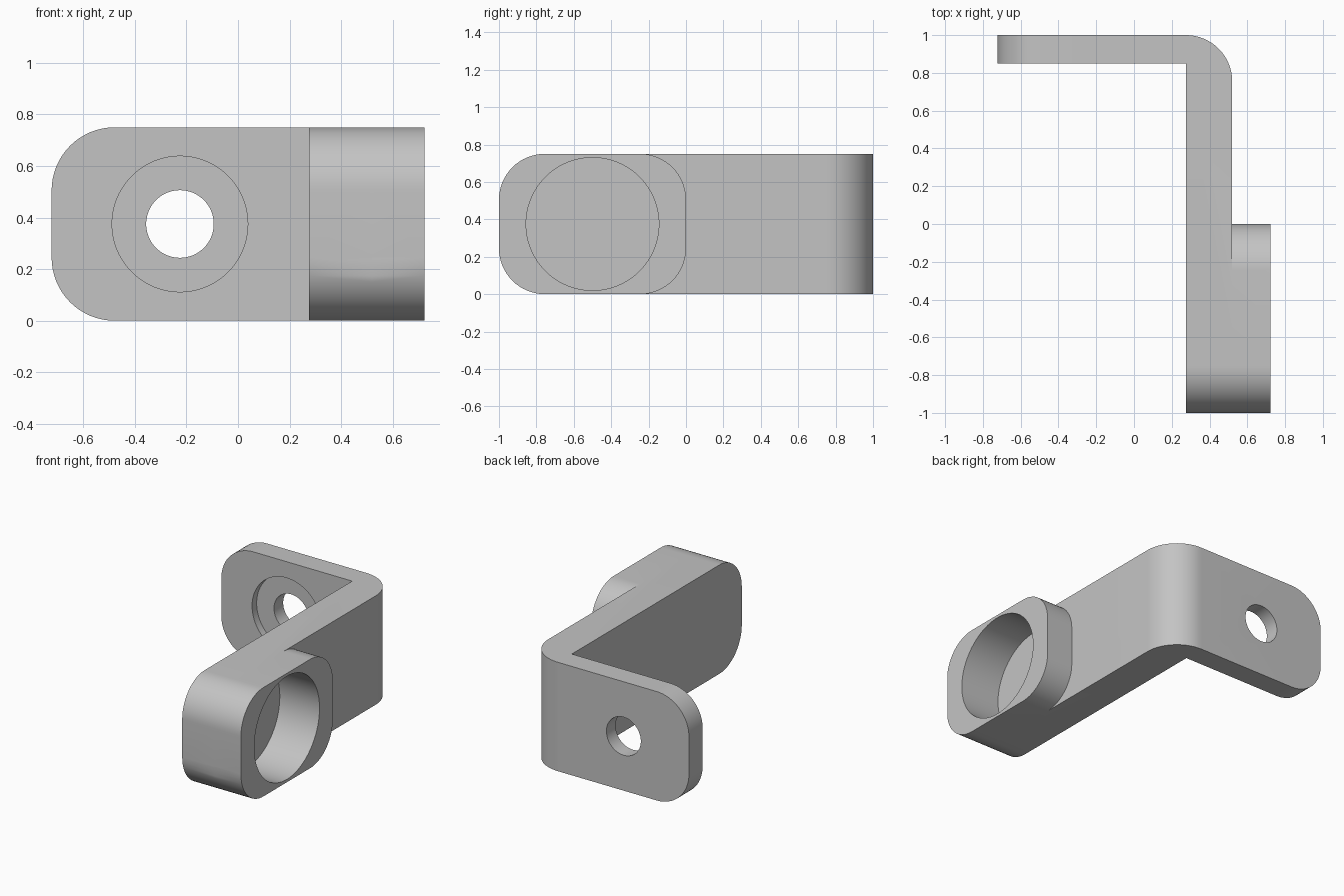
import bpy, bmesh, math
from mathutils import Matrix

if "Cube" in bpy.data.objects:
    bpy.data.objects.remove(bpy.data.objects["Cube"], do_unlink=True)

HEIGHT, MID, ROUND = 0.75, 0.375, 0.245
INNER_X, OUTER_X, BOSS_X, END_X = 0.275, 0.52, 0.7225, -0.7225
PLATE_Y = 0.85

grey = bpy.data.materials.new("plain grey")
grey.use_nodes = True
grey.diffuse_color = (0.55, 0.55, 0.55, 1)
grey.node_tree.nodes["Principled BSDF"].inputs["Base Color"].default_value = (0.55, 0.55, 0.55, 1)


def make_object(name, bm):
    bmesh.ops.recalc_face_normals(bm, faces=bm.faces)
    mesh = bpy.data.meshes.new(name)
    bm.to_mesh(mesh)
    bm.free()
    mesh.materials.append(grey)
    obj = bpy.data.objects.new(name, mesh)
    bpy.context.collection.objects.link(obj)
    return obj


def rounded_extrusion(name, plan, should_round):
    """Extrude a plan outline upwards and round the edges chosen by a rule."""
    bm = bmesh.new()
    face = bm.faces.new([bm.verts.new((x, y, 0)) for x, y in plan])
    top = bmesh.ops.extrude_face_region(bm, geom=[face])["geom"]
    bmesh.ops.translate(bm, vec=(0, 0, HEIGHT),
                        verts=[v for v in top if isinstance(v, bmesh.types.BMVert)])
    edges = [e for e in bm.edges if should_round(e.verts[0].co, e.verts[1].co)]
    bmesh.ops.bevel(bm, geom=edges, offset=ROUND, segments=16, profile=0.5, affect='EDGES')
    return make_object(name, bm)


def both(a, b, axis, value):
    return abs(a[axis] - value) < 1e-4 and abs(b[axis] - value) < 1e-4


def level(a, b):
    return abs(a.z - b.z) < 1e-4


def cylinder(name, radius, length, location, axis):
    bm = bmesh.new()
    bmesh.ops.create_cone(bm, cap_ends=True, segments=96, radius1=radius, radius2=radius,
                          depth=length, matrix=Matrix.Translation(location)
                          @ Matrix.Rotation(math.pi / 2, 4, axis))
    return make_object(name, bm)


def combine(target, other, operation):
    mod = target.modifiers.new(other.name, 'BOOLEAN')
    mod.operation, mod.solver, mod.object = operation, 'EXACT', other
    bpy.context.view_layer.objects.active = target
    bpy.ops.object.modifier_apply(modifier=mod.name)
    bpy.data.objects.remove(other, do_unlink=True)


# L-shaped arm and plate, with rounded free ends and outer bend
bracket = rounded_extrusion(
    "bracket",
    [(INNER_X, -1), (OUTER_X, -1), (OUTER_X, 1), (END_X, 1), (END_X, PLATE_Y), (INNER_X, PLATE_Y)],
    lambda a, b: (level(a, b) and (both(a, b, 1, -1) or both(a, b, 0, END_X)))
    or (both(a, b, 0, OUTER_X) and both(a, b, 1, 1)))

# Raised boss on the outer side of the arm
boss = rounded_extrusion(
    "boss", [(OUTER_X, -1), (BOSS_X, -1), (BOSS_X, 0), (OUTER_X, 0)],
    lambda a, b: level(a, b) and (both(a, b, 1, -1) or both(a, b, 1, 0)))
combine(bracket, boss, 'UNION')

# Blind bore in the boss, then the counterbored through hole in the plate
floor_x = 0.42
combine(bracket, cylinder("blind_bore", 0.355, 1, (floor_x + 0.5, -0.5, MID), 'Y'), 'DIFFERENCE')
combine(bracket, cylinder("counterbore", 0.263, 0.2, (-0.225, PLATE_Y - 0.05, MID), 'X'), 'DIFFERENCE')
combine(bracket, cylinder("through_hole", 0.131, 1, (-0.225, 1, MID), 'X'), 'DIFFERENCE')

bpy.ops.object.select_all(action='DESELECT')
bracket.select_set(True)
bpy.context.view_layer.objects.active = bracket
bpy.ops.object.shade_smooth_by_angle(angle=math.radians(30))
